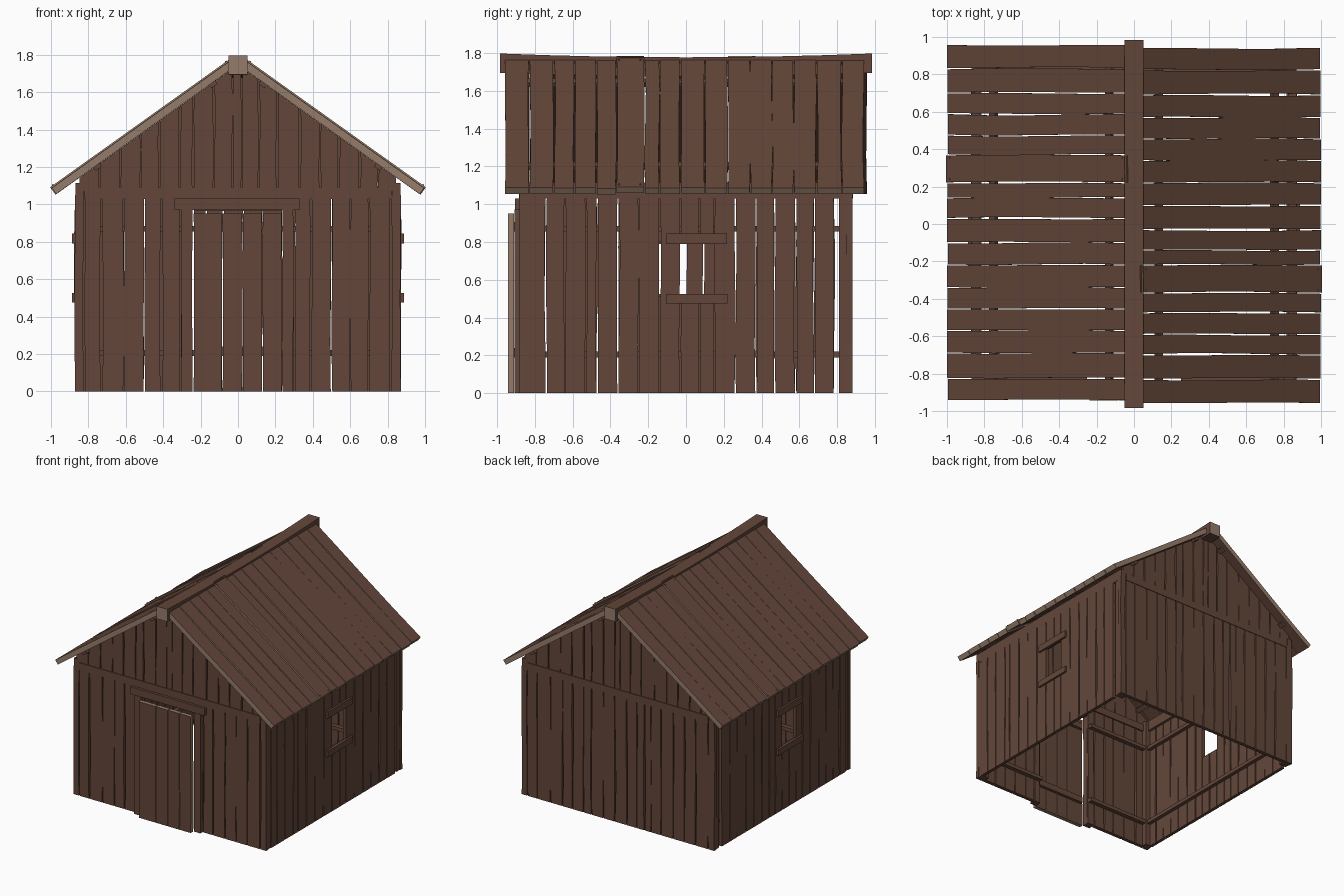
import bpy, bmesh, math, random
from mathutils import Matrix, Vector

if "Cube" in bpy.data.objects:
    bpy.data.objects.remove(bpy.data.objects["Cube"])

random.seed(4)


def material(name, col):
    m = bpy.data.materials.new(name)
    m.diffuse_color = (*col, 1)
    m.use_nodes = True
    m.node_tree.nodes["Principled BSDF"].inputs["Base Color"].default_value = m.diffuse_color
    return m


WOOD = material("brown_wood", (0.125, 0.062, 0.042))
EDGE = material("pale_cut_wood", (0.30, 0.20, 0.145))


def wall_frame(deg):
    """u = along the wall, v = up, w = outward."""
    base = Matrix(((1, 0, 0, 0), (0, 0, -1, 0), (0, 1, 0, 0), (0, 0, 0, 1)))
    return Matrix.Rotation(math.radians(deg), 4, 'Z') @ base


FRONT, RIGHT, BACK, LEFT = (wall_frame(d) for d in (0, 90, 180, 270))
WALLS = {"front": FRONT, "right": RIGHT, "back": BACK, "left": LEFT}


class Part:
    """One object made of boards laid out in a local frame."""

    def __init__(self, name, frame):
        self.name, self.frame, self.bm = name, frame, bmesh.new()

    def board(self, u, v, w, wob=0.0, segs=1, tops=None, pale=False):
        a, b = random.uniform(-wob, wob), random.uniform(-wob, wob)
        c = random.uniform(-wob, wob) * 0.6
        rings = []
        for i in range(segs + 1):
            t = i / segs
            bow = math.sin(math.pi * t)
            wave = c * math.sin(2 * math.pi * t)
            u0, u1 = u[0] + a * bow + wave, u[1] + b * bow + wave
            h0, h1 = (v[0] + ((top - v[0]) * t) for top in (tops or (v[1], v[1])))
            pts = [(u0, h0, w[0]), (u1, h1, w[0]), (u1, h1, w[1]), (u0, h0, w[1])]
            rings.append([self.bm.verts.new(self.frame @ Vector(p)) for p in pts])
        faces = []
        for r, s in zip(rings, rings[1:]):
            for k in range(4):
                f = self.bm.faces.new((r[k], r[(k + 1) % 4], s[(k + 1) % 4], s[k]))
                if k in (1, 3):
                    faces.append(f)
        faces += [self.bm.faces.new(rings[0][::-1]), self.bm.faces.new(rings[-1])]
        if pale:
            for f in faces:
                f.material_index = 1

    def done(self):
        bmesh.ops.recalc_face_normals(self.bm, faces=self.bm.faces)
        me = bpy.data.meshes.new(self.name)
        self.bm.to_mesh(me)
        self.bm.free()
        me.materials.append(WOOD)
        me.materials.append(EDGE)
        ob = bpy.data.objects.new(self.name, me)
        bpy.context.collection.objects.link(ob)
        return ob


def boards(edges, gap=0.008):
    return [(a + gap / 2, b - gap / 2) for a, b in zip(edges, edges[1:])]


# Roof slope geometry
PITCH = math.radians(35.5)
COS, SIN, TAN = math.cos(PITCH), math.sin(PITCH), math.tan(PITCH)
THICK = 0.04


def under_roof(x):
    return 1.085 + (1 - abs(x)) * TAN - THICK / COS - 0.003


# End walls: planks, gable, belt beam
front_edges = [-.875, -.82, -.73, -.61, -.5, -.41, -.31, -.24, -.13, -.03, .08, .17,
               .24, .30, .39, .5, .6, .7, .815, .875]
gable_edges = [-.85, -.74, -.63, -.52, -.42, -.31, -.24, -.13, -.03, .02, .11, .21,
               .33, .44, .54, .65, .75, .85]
for side in ("front", "back"):
    p = Part(side + "_wall_planks", WALLS[side])
    for u in boards(front_edges):
        low = 0.965 if side == "front" and -.245 < u[0] and u[1] < .245 else 0
        p.board(u, (low, 1.05), (.85, .88), .006 if low == 0 else 0, 4)
    p.done()
    p = Part(side + "_gable_planks", WALLS[side])
    for u in boards(gable_edges):
        p.board(u, (1.07, 0), (.85, .878), .004, 4, (under_roof(u[0]), under_roof(u[1])))
    p.done()
    p = Part(side + "_belt_beam", WALLS[side])
    p.board((-.82, .82), (1.03, 1.09), (.84, .884))
    p.done()

# Side walls with window openings
side_walls = {
    "right": ((-.03, .15), [-.82, -.74, -.64, -.53, -.47, -.36, -.25, -.14, -.03, .07,
                            .15, .26, .37, .47, .58, .68, .785]),
    "left": ((0, .18), [-.785, -.68, -.58, -.47, -.37, -.26, -.17, -.09, 0, .09,
                        .18, .26, .36, .47, .56, .65, .74, .82]),
}
for side, ((a, b), edges) in side_walls.items():
    p = Part(side + "_wall_planks", WALLS[side])
    for u in boards(edges, .007):
        if a < (u[0] + u[1]) / 2 < b:
            p.board(u, (0, .515), (.845, .872), .003, 2)
            p.board(u, (.80, 1.035), (.845, .872))
        else:
            p.board(u, (0, 1.035), (.845, .872), .006, 4)
    p.done()
    p = Part(side + "_window_trim", WALLS[side])
    p.board((a - .075, b + .067), (.79, .845), (.865, .888))
    p.board((a - .075, b + .07), (.475, .525), (.865, .888))
    p.done()
    p = Part(side + "_wall_plate", WALLS[side])
    p.board((-.88, .88), (1.03, 1.115), (.825, .868))
    p.done()

# Inner rails on every wall
for side, frame in WALLS.items():
    p = Part(side + "_inner_rails", frame)
    for z in (.19, .855):
        spans = ((-.85, -.25), (.25, .85)) if side == "front" else ((-.85, .85),)
        for s in spans:
            p.board(s, (z, z + .03), (.815, .85))
    p.done()

# Corner posts
p = Part("corner_posts", FRONT)
for sx in (-1, 1):
    for sy in (-1, 1):
        p.board(sorted((sx * .80, sx * .866)), (0, 1.11), sorted((sy * .81, sy * .855)))
p.done()

# Door and its frame
p = Part("door_frame", FRONT)
p.board((-.305, -.243), (0, .972), (.86, .908), .004, 4)
p.board((.238, .295), (0, .972), (.86, .908), .004, 4)
p.board((-.34, .33), (.97, 1.03), (.86, .905))
p.done()
p = Part("door", FRONT)
for u in boards([-.24, -.085, .025, .13, .235], .006):
    p.board(u, (0, .95), (.91, .943), .003, 4, pale=True)
for z in (.19, .855):
    p.board((-.22, .215), (z, z + .05), (.885, .91))
p.done()

# Roof slopes, the second turned half around
roof_edges = [-.96, -.83, -.70, -.59, -.475, -.37, -.22, -.14, -.03, .10, .22, .34, .455,
              .57, .69, .825, .945]
for side, deg in (("right", 0), ("left", 180)):
    slope = Matrix(((0, -COS, SIN, 1.0), (1, 0, 0, 0), (0, SIN, COS, 1.085), (0, 0, 0, 1)))
    frame = Matrix.Rotation(math.radians(deg), 4, 'Z') @ slope
    p = Part(side + "_roof_planks", frame)
    for u in boards(roof_edges, .006):
        lift = .008 if -.38 < u[0] < -.3 else random.uniform(-.002, .001)
        p.board(u, (random.uniform(0, .006), 1.19), (lift - THICK, lift), .006, 4, pale=True)
    p.done()
    p = Part(side + "_roof_battens", frame)
    for v in (.25, 1.01):
        p.board((-.92, .92), (v, v + .04), (-.062, -THICK + .002))
    p.done()
    p = Part(side + "_roof_nails", frame)
    for u in (-.355, -.24):
        for v in (.015, 1.15):
            p.board((u - .005, u + .005), (v, v + .01), (0, .013), pale=True)
    p.done()

# Sagging ridge beam
N = 8
bm = bmesh.new()
rings = []
for i in range(N + 1):
    y = -.985 + 1.97 * i / N
    dz = -.02 * (1 - (y / .985) ** 2)
    rings.append([bm.verts.new((x, y, z + dz))
                  for x, z in ((-.05, 1.695), (.05, 1.695), (.05, 1.797), (-.05, 1.797))])
for r, s in zip(rings, rings[1:]):
    for k in range(4):
        bm.faces.new((r[k], r[(k + 1) % 4], s[(k + 1) % 4], s[k]))
for r in (rings[0], rings[-1]):
    bm.faces.new(r).material_index = 1
ridge = Part("ridge_beam", FRONT)
ridge.bm.free()
ridge.bm = bm
ridge.done()
